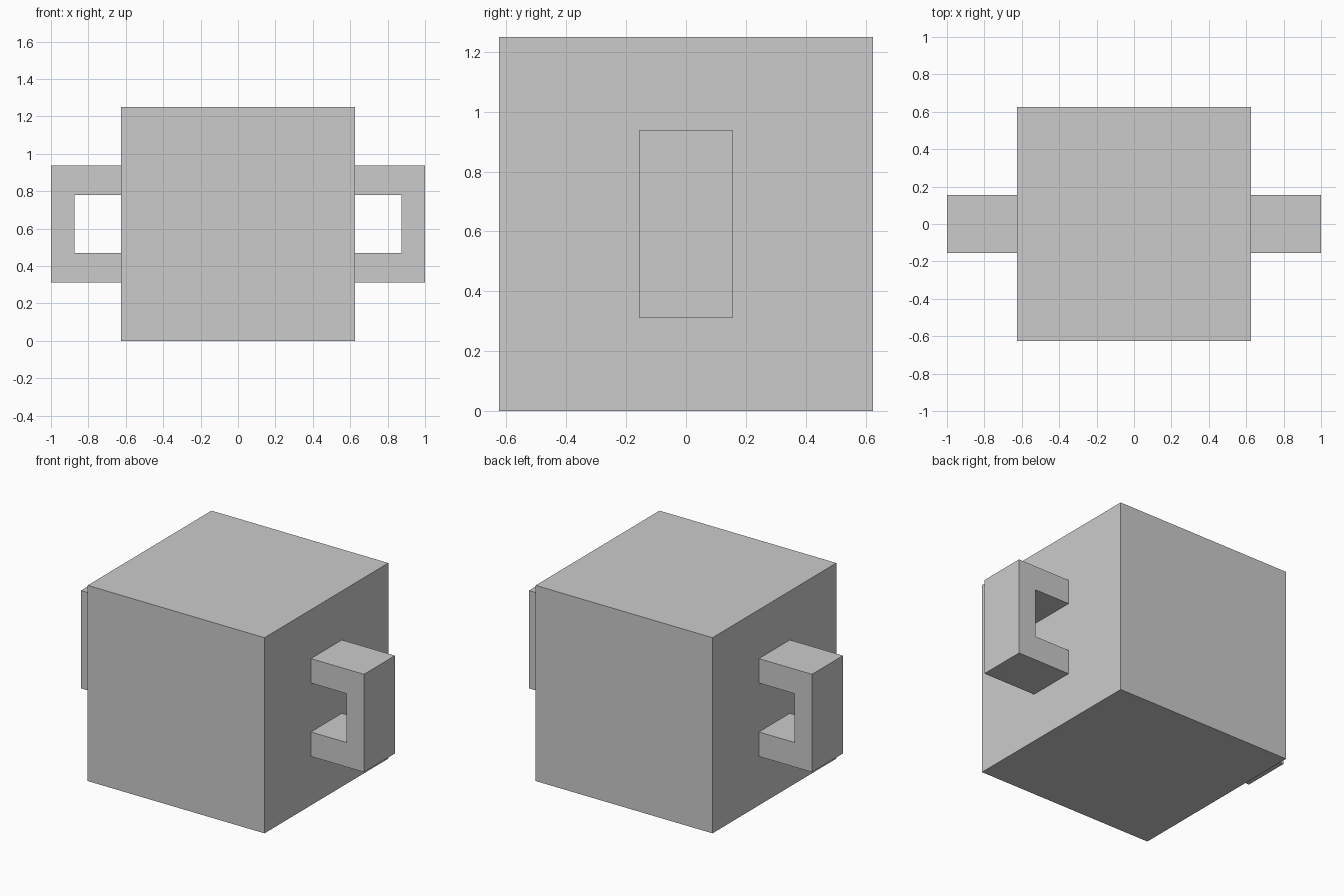
import bpy, bmesh

if "Cube" in bpy.data.objects:
    bpy.data.objects.remove(bpy.data.objects["Cube"])

SIZE = 1.25
HALF = SIZE / 2


def new_object(name, bm):
    bmesh.ops.recalc_face_normals(bm, faces=bm.faces)
    mesh = bpy.data.meshes.new(name)
    bm.to_mesh(mesh)
    bm.free()
    obj = bpy.data.objects.new(name, mesh)
    bpy.context.collection.objects.link(obj)
    return obj


# Cubic body standing on the ground
bm = bmesh.new()
bmesh.ops.create_cube(bm, size=SIZE)
bmesh.ops.translate(bm, verts=bm.verts, vec=(0, 0, HALF))
new_object("body", bm)


# C-shaped handle: side profile extruded across its width
def add_handle(name, side):
    z_mid, half_height, half_hole, half_width = HALF, 0.3125, 0.15625, 0.15625
    outer, inner = 1.0, 0.875
    profile = [(HALF, -half_height), (outer, -half_height),
               (outer, half_height), (HALF, half_height),
               (HALF, half_hole), (inner, half_hole),
               (inner, -half_hole), (HALF, -half_hole)]
    bm = bmesh.new()
    face = bm.faces.new([bm.verts.new((side * x, -half_width, z_mid + z))
                         for x, z in profile])
    ext = bmesh.ops.extrude_face_region(bm, geom=[face], use_keep_orig=True)
    verts = [g for g in ext["geom"] if isinstance(g, bmesh.types.BMVert)]
    bmesh.ops.translate(bm, verts=verts, vec=(0, 2 * half_width, 0))
    new_object(name, bm)


for name, side in (("right_handle", 1), ("left_handle", -1)):
    add_handle(name, side)
